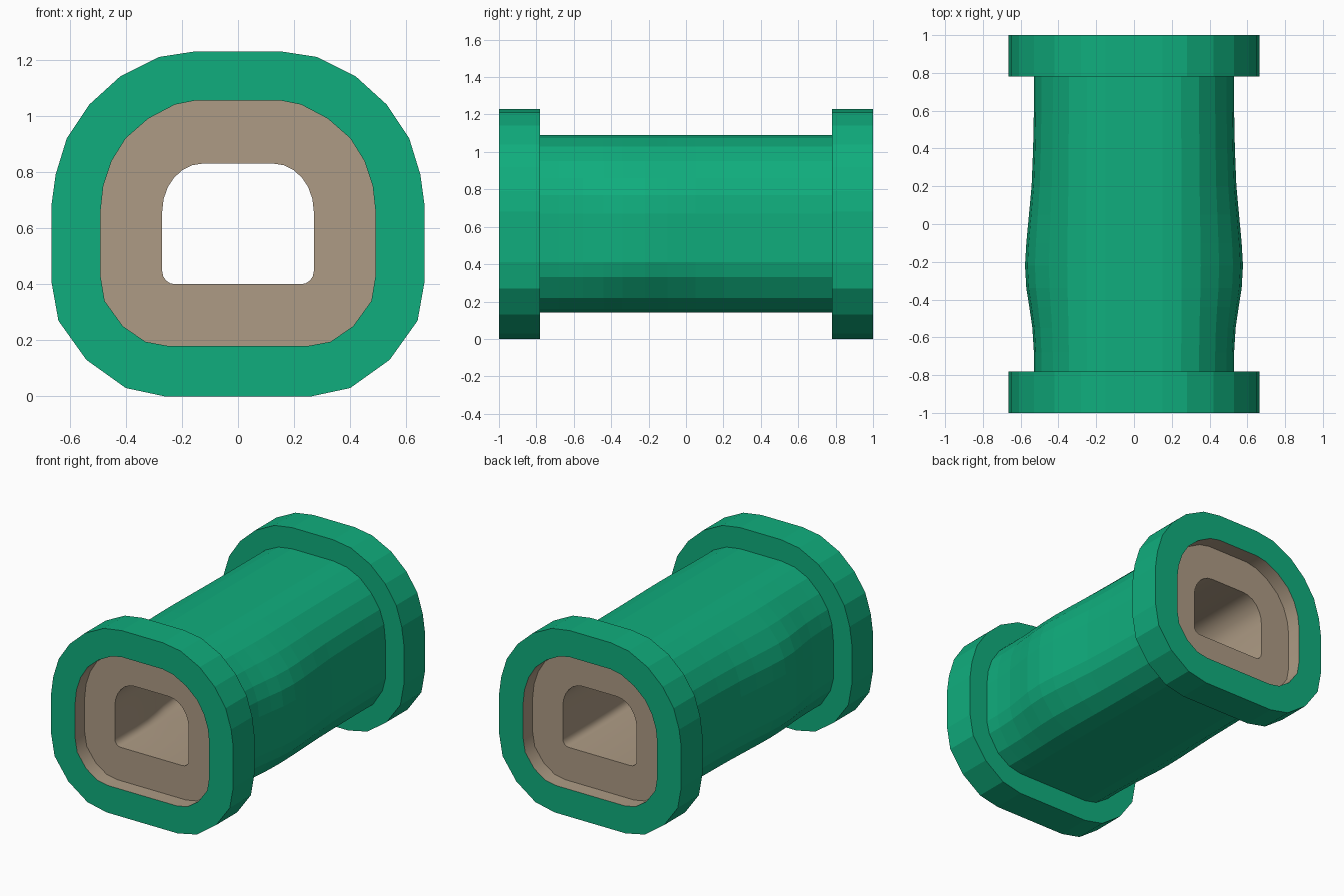
import bpy, bmesh, math

cube = bpy.data.objects.get("Cube")
if cube:
    bpy.data.objects.remove(cube)


def material(name, color):
    m = bpy.data.materials.new(name)
    m.use_nodes = True
    m.diffuse_color = color
    m.node_tree.nodes["Principled BSDF"].inputs["Base Color"].default_value = color
    return m


green = material("green paint", (0.005, 0.42, 0.205, 1))
tan = material("tan lining", (0.42, 0.328, 0.232, 1))

# Right halves of the cross-sections, from top centre to bottom centre
OUTER = [(.15, 1.23), (.28, 1.21), (.42, 1.14), (.53, 1.04), (.61, .92), (.65, .79),
         (.665, .68), (.665, .41), (.64, .27), (.54, .13), (.40, .03), (.26, 0)]
BODY = [(.15, 1.09), (.25, 1.075), (.345, 1.03), (.43, .95), (.49, .86), (.52, .77),
        (.53, .67), (.53, .41), (.51, .33), (.44, .22), (.35, .16), (.26, .14)]
OPENING = [(.15, 1.055), (.225, 1.04), (.32, .99), (.40, .92), (.45, .84), (.48, .75),
           (.49, .66), (.49, .43), (.475, .34), (.41, .25), (.33, .195), (.25, .18)]


def arc(cx, cz, rx, rz, start, end, count):
    angles = [math.radians(start + (end - start) * i / (count - 1)) for i in range(count)]
    return [(cx + rx * math.cos(a), cz + rz * math.sin(a)) for a in angles]


HOLE = arc(.125, .66, .145, .17, 90, 0, 7) + arc(.225, .445, .045, .045, 0, -90, 5)


def swell(profile, amount):
    """Push the sides of a profile outwards, leaving top and bottom flat."""
    widest = max(x for x, z in profile)
    return [(x + amount * (x / widest) ** 4, z) for x, z in profile]


def loft(name, rings, mat):
    """Skin a row of (half profile, y) rings with quads."""
    bm = bmesh.new()
    rows = []
    for half, y in rings:
        full = half + [(-x, z) for x, z in reversed(half)]
        rows.append([bm.verts.new((x, y, z)) for x, z in full])
    for a, b in zip(rows, rows[1:]):
        for i in range(len(a)):
            j = (i + 1) % len(a)
            bm.faces.new((a[i], a[j], b[j], b[i]))
    mesh = bpy.data.meshes.new(name)
    bm.to_mesh(mesh)
    bm.free()
    mesh.materials.append(mat)
    obj = bpy.data.objects.new(name, mesh)
    bpy.context.collection.objects.link(obj)
    return obj


# Bulge of the side walls along the length: (y, amount)
BULGE = [(-.78, 0), (-.68, 0), (-.55, .008), (-.44, .024), (-.34, .04), (-.22, .047),
         (-.1, .04), (.05, .026), (.2, .012), (.4, .004), (.6, 0), (.78, 0)]

# End flanges
loft("front_flange", [(OPENING, -1), (OUTER, -1), (OUTER, -.78), (BODY, -.78)], green)
loft("back_flange", [(BODY, .78), (OUTER, .78), (OUTER, 1), (OPENING, 1)], green)

# Outer pipe wall
loft("pipe_body", [(swell(BODY, s), y) for y, s in BULGE], green)

# Recessed end faces and the passage between them
passage = [(swell(HOLE, s), y) for y, s in reversed(BULGE)]
lining = loft("inner_lining",
              [(OPENING, 1), (OPENING, .9), (HOLE, .9)] + passage
              + [(HOLE, -.9), (OPENING, -.9), (OPENING, -1)], tan)
bpy.ops.object.select_all(action="DESELECT")
lining.select_set(True)
bpy.context.view_layer.objects.active = lining
bpy.ops.object.shade_smooth_by_angle(angle=math.radians(35))
